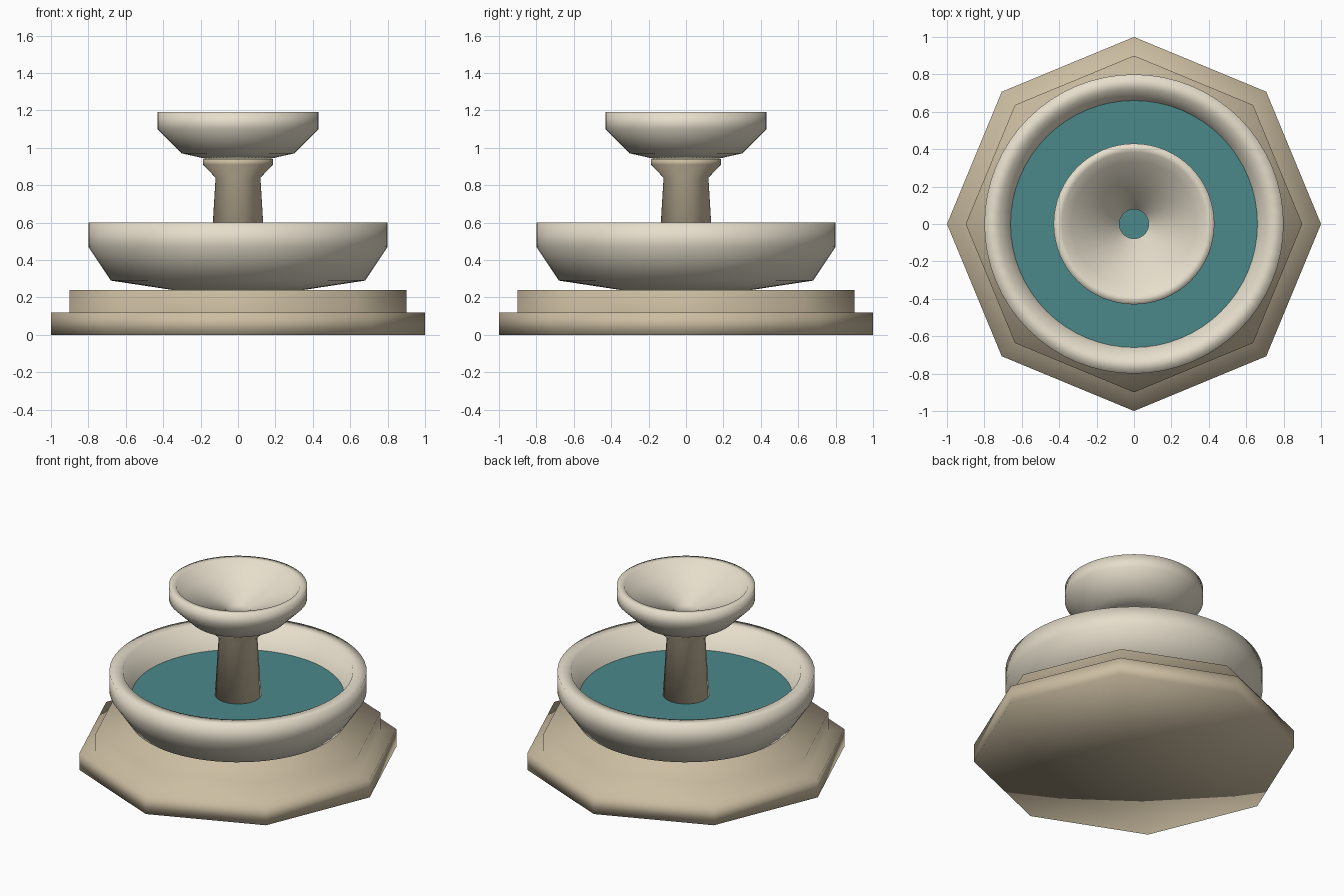
import bpy
import bmesh
from math import cos, sin, tau

cube = bpy.data.objects.get("Cube")
if cube:
    bpy.data.objects.remove(cube, do_unlink=True)


def material(name, rgb):
    mat = bpy.data.materials.new(name)
    mat.use_nodes = True
    color = (*rgb, 1)
    mat.diffuse_color = color
    bsdf = mat.node_tree.nodes["Principled BSDF"]
    bsdf.inputs["Base Color"].default_value = color
    bsdf.inputs["Roughness"].default_value = 0.8
    return mat


def lathe(name, profile, sides, mat, closed=False):
    """Revolve (radius, height) points, listed counter-clockwise, about z."""
    bm = bmesh.new()
    rings = [[bm.verts.new((r * cos(tau * i / sides), r * sin(tau * i / sides), z))
              for i in range(sides)] for r, z in profile]
    pairs = list(zip(rings, rings[1:]))
    if closed:
        pairs.append((rings[-1], rings[0]))
    for low, high in pairs:
        for i in range(sides):
            j = (i + 1) % sides
            bm.faces.new((low[i], low[j], high[j], high[i]))
    # Rings of zero radius collapse to a single pole
    bmesh.ops.remove_doubles(bm, verts=bm.verts[:], dist=0.0001)
    for face in bm.faces:
        face.smooth = True
    mesh = bpy.data.meshes.new(name)
    bm.to_mesh(mesh)
    bm.free()
    mesh.materials.append(mat)
    obj = bpy.data.objects.new(name, mesh)
    bpy.context.collection.objects.link(obj)
    return obj


sandstone = material("sandstone", (0.60, 0.51, 0.36))
pale_stone = material("pale_stone", (0.79, 0.73, 0.60))
water_teal = material("water_teal", (0.07, 0.25, 0.26))

# Two-step octagonal plinth
lathe("plinth", [(0, 0), (1, 0), (1, 0.12), (0.9, 0.12), (0.9, 0.24), (0, 0.24)],
      8, sandstone)

# Wide lower basin with a thick rim
lathe("lower_basin", [(0, 0.235), (0.35, 0.24), (0.68, 0.29), (0.8, 0.47), (0.8, 0.6),
                      (0.715, 0.6), (0.66, 0.44), (0.6, 0.36), (0, 0.33)],
      64, pale_stone)

# Water surface in the lower basin
lathe("water", [(0.665, 0.44), (0, 0.44)], 64, water_teal)

# Hollow pedestal flaring under the upper bowl
lathe("pedestal", [(0.155, 0.26), (0.12, 0.84), (0.187, 0.91), (0.187, 0.94),
                   (0.15, 0.94), (0.09, 0.84), (0.09, 0.26)],
      48, sandstone, closed=True)

# Upper bowl with a round drain in its floor
lathe("upper_bowl", [(0.078, 0.92), (0.3, 0.97), (0.43, 1.1), (0.43, 1.19),
                     (0.385, 1.19), (0.335, 1.11), (0.078, 1.02)],
      64, pale_stone, closed=True)
